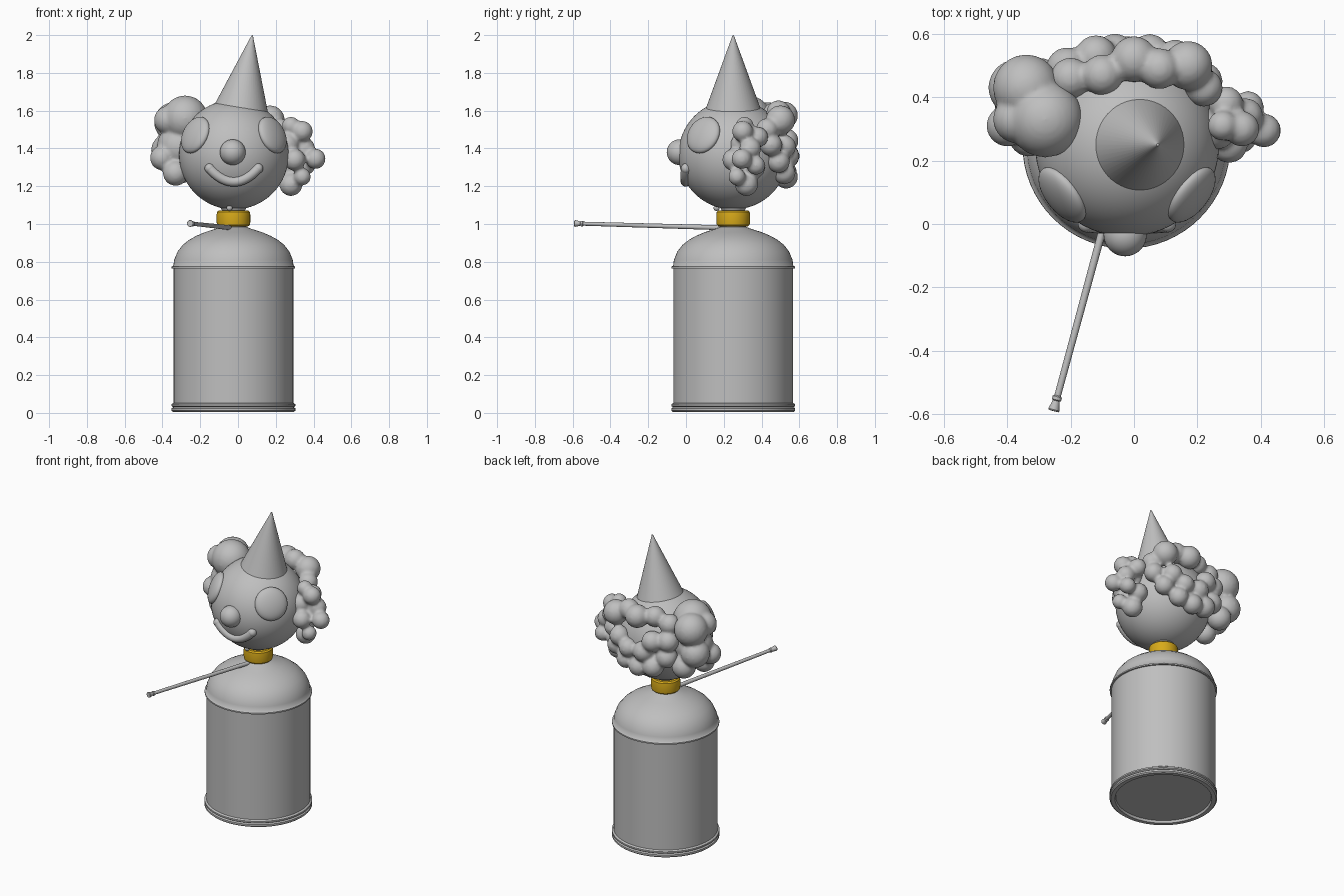
import bpy, bmesh, math
from mathutils import Vector, Matrix

cube = bpy.data.objects.get("Cube")
if cube:
    bpy.data.objects.remove(cube, do_unlink=True)

AXIS = Vector((-0.024, 0.25, 0))       # vertical axis of the body
HEAD = Vector((-0.022, 0.25, 1.367))   # head centre
HEAD_R = 0.29


def material(name, rgb, metallic=0.0):
    mat = bpy.data.materials.new(name)
    mat.use_nodes = True
    mat.diffuse_color = (*rgb, 1)
    mat.node_tree.nodes["Principled BSDF"].inputs["Base Color"].default_value = (*rgb, 1)
    return mat


GREY = material("plain grey", (0.52, 0.52, 0.52))
GOLD = material("brass gold", (0.68, 0.4, 0.01))


def finish(name, bm, mat=GREY, angle=35):
    bmesh.ops.recalc_face_normals(bm, faces=bm.faces)
    mesh = bpy.data.meshes.new(name)
    bm.to_mesh(mesh)
    bm.free()
    mesh.materials.append(mat)
    mesh.shade_smooth()
    mesh.set_sharp_from_angle(angle=math.radians(angle))
    obj = bpy.data.objects.new(name, mesh)
    bpy.context.collection.objects.link(obj)
    return obj


def turned(profile, steps=64, place=Matrix.Translation(AXIS)):
    """Lathe a list of (radius, height) points around z."""
    bm = bmesh.new()
    verts = [bm.verts.new((r, 0, z)) for r, z in profile]
    edges = [bm.edges.new(pair) for pair in zip(verts, verts[1:])]
    bmesh.ops.spin(bm, geom=verts + edges, cent=(0, 0, 0), axis=(0, 0, 1),
                   angle=math.tau, steps=steps)
    bmesh.ops.remove_doubles(bm, verts=bm.verts, dist=0.0003)
    bm.transform(place)
    return bm


def ball(bm, centre, radius, scale=(1, 1, 1), turn=Matrix(), u=32, v=20):
    m = Matrix.Translation(centre) @ turn @ Matrix.Diagonal((*scale, 1))
    bmesh.ops.create_uvsphere(bm, u_segments=u, v_segments=v, radius=radius, matrix=m)


def single_ball(name, *args, **kw):
    bm = bmesh.new()
    ball(bm, *args, **kw)
    return finish(name, bm)


# Tank: recessed underside, two foot beads, straight wall
finish("tank_wall", turned([
    (0, 0.02), (0.29, 0.02), (0.295, 0.005), (0.32, 0.005), (0.328, 0.012),
    (0.328, 0.024), (0.319, 0.03), (0.328, 0.036), (0.328, 0.046), (0.317, 0.053),
    (0.317, 0.765), (0, 0.765)]))

# Domed shoulder with a small lip
finish("tank_dome", turned([
    (0.31, 0.765), (0.327, 0.765), (0.327, 0.774), (0.318, 0.78), (0.314, 0.81),
    (0.296, 0.854), (0.268, 0.89), (0.232, 0.918), (0.195, 0.938), (0.153, 0.956),
    (0.09, 0.976), (0.068, 0.985), (0.068, 1.0), (0, 1.0)]), angle=50)

# Brass collar and neck rings
finish("collar", turned([
    (0, 0.988), (0.078, 0.988), (0.087, 0.996), (0.089, 1.01), (0.089, 1.05),
    (0.087, 1.064), (0.078, 1.072), (0, 1.072)]), GOLD)
finish("neck", turned([
    (0, 1.07), (0.06, 1.07), (0.068, 1.085), (0.077, 1.088), (0.077, 1.105),
    (0.07, 1.112), (0, 1.112)]))
single_ball("neck_knob", (-0.045, 0.162, 1.085), 0.016, u=16, v=10)

# Thin spout rod with a ringed, flared tip
start, end = Vector((-0.04, 0.2, 0.98)), Vector((-0.254, -0.59, 1.003))
way = end - start
length = way.length
finish("spout_rod", turned([
    (0, 0), (0.013, 0), (0.0105, length - 0.05), (0.015, length - 0.046),
    (0.015, length - 0.036), (0.011, length - 0.033), (0.018, length - 0.004),
    (0.016, length), (0, length)], 20,
    Matrix.Translation(start) @ way.to_track_quat("Z", "Y").to_matrix().to_4x4()))

# Head, nose and flattened eye discs
single_ball("head", HEAD, HEAD_R, u=64, v=40)
single_ball("nose", (-0.028, -0.034, 1.38), 0.068)
for side, name in ((-1, "right_eye"), (1, "left_eye")):
    facing = Vector((side * 0.2, -0.155, 0.102)).normalized()
    single_ball(name, HEAD + facing * (HEAD_R - 0.012), 0.103, (1, 1, 0.38),
                facing.to_track_quat("Z", "Y").to_matrix().to_4x4())

# Smiling mouth: a round tube hugging the head
curve = bpy.data.curves.new("mouth", "CURVE")
curve.dimensions = "3D"
curve.bevel_depth = 0.026
curve.bevel_resolution = 5
curve.use_fill_caps = True
curve.materials.append(GREY)
count = 25
line = curve.splines.new("POLY")
line.points.add(count - 1)
ends = []
for i, point in enumerate(line.points):
    t = 2 * i / (count - 1) - 1
    dx, dz = 0.128 * t, -0.143 + 0.07 * t * t
    spot = HEAD + Vector((dx, -math.sqrt(HEAD_R ** 2 - dx * dx - dz * dz), dz))
    point.co = (*spot, 1)
    ends.append(spot)
mouth = bpy.data.objects.new("mouth", curve)
bpy.context.collection.objects.link(mouth)
for name, spot in (("mouth_corner_right", ends[0]), ("mouth_corner_left", ends[-1])):
    single_ball(name, spot, 0.027, u=16, v=10)

# Leaning party hat: a cone sheared towards the left
hat = turned([(0.163, 0), (0.006, 0.43), (0.004, 0.436), (0, 0.438)], 48)
lean = Matrix.Identity(4)
lean[0][2] = 0.17
hat.transform(Matrix.Translation((0.001, 0.25, 1.562)) @ lean @ Matrix.Translation(-AXIS))
finish("hat", hat)

# Curly hair: balls fused into soft clumps
CLUMPS = {
    "hair_right": [
        (-.28, .33, 1.56, .12), (-.34, .43, 1.54, .105), (-.37, .33, 1.55, .075),
        (-.4, .31, 1.35, .066), (-.33, .28, 1.27, .068), (-.37, .43, 1.39, .09),
        (-.3, .45, 1.29, .075), (-.31, .36, 1.41, .12)],
    "hair_left": [
        (.41, .295, 1.345, .054), (.35, .34, 1.4, .058), (.34, .3, 1.49, .056),
        (.28, .31, 1.52, .048), (.26, .3, 1.42, .065), (.3, .25, 1.34, .058),
        (.36, .37, 1.31, .05), (.28, .32, 1.21, .062), (.34, .27, 1.25, .046),
        (.27, .36, 1.3, .06), (.29, .38, 1.46, .055)],
    "hair_back": [
        (-.2, .46, 1.55, .065), (-.1, .47, 1.58, .065), (0, .52, 1.575, .073),
        (.08, .49, 1.59, .065), (.17, .5, 1.55, .078), (.22, .43, 1.5, .06),
        (.22, .45, 1.42, .06), (.17, .49, 1.33, .06), (.08, .52, 1.27, .06),
        (-.02, .53, 1.25, .063), (-.12, .52, 1.27, .068), (-.2, .49, 1.34, .068),
        (-.21, .49, 1.45, .068), (-.12, .53, 1.44, .066), (-.06, .535, 1.36, .066),
        (.05, .54, 1.36, .06), (.13, .52, 1.41, .062)],
}
for name, curls in CLUMPS.items():
    bm = bmesh.new()
    for x, y, z, r in curls:
        ball(bm, (x, y, z), r, u=24, v=16)
    clump = finish(name, bm)
    fuse = clump.modifiers.new("fuse", "REMESH")
    fuse.mode = "VOXEL"
    fuse.voxel_size = 0.01
    fuse.use_smooth_shade = True
    soften = clump.modifiers.new("soften", "SMOOTH")
    soften.factor = 0.5
    soften.iterations = 4
